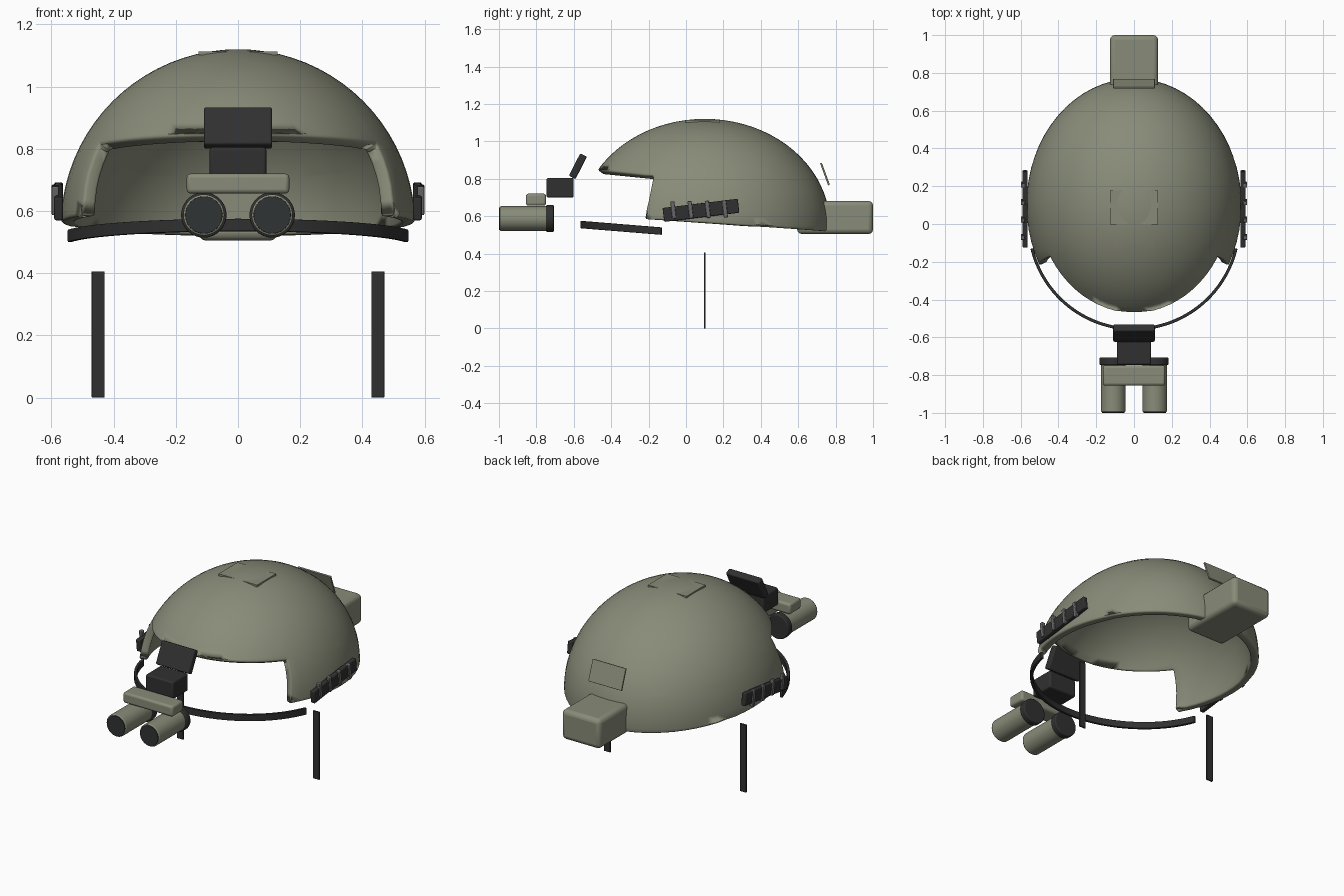
import bpy, bmesh, math
from mathutils import Vector, Matrix

cube = bpy.data.objects.get("Cube")
if cube:
    bpy.data.objects.remove(cube, do_unlink=True)


def material(name, rgb):
    m = bpy.data.materials.new(name)
    m.use_nodes = True
    m.diffuse_color = (*rgb, 1)
    bsdf = m.node_tree.nodes["Principled BSDF"]
    bsdf.inputs["Base Color"].default_value = (*rgb, 1)
    bsdf.inputs["Roughness"].default_value = 0.8
    return m


OLIVE = material("olive", (0.25, 0.26, 0.19))
BLACK = material("soft_black", (0.03, 0.03, 0.03))
LENS = material("lens_dark", (0.03, 0.033, 0.034))
GREY = material("stud_grey", (0.14, 0.14, 0.145))


def finish(name, bm, mat, bevel=0.0, solid=0.0, segments=3):
    """Turn a bmesh into a smooth shaded object with optional thickness and rounding."""
    bmesh.ops.recalc_face_normals(bm, faces=bm.faces)
    mesh = bpy.data.meshes.new(name)
    bm.to_mesh(mesh)
    bm.free()
    mesh.materials.append(mat)
    ob = bpy.data.objects.new(name, mesh)
    bpy.context.collection.objects.link(ob)
    if solid:
        mod = ob.modifiers.new("thickness", "SOLIDIFY")
        mod.thickness, mod.offset = solid, -1
    if bevel:
        mod = ob.modifiers.new("rounding", "BEVEL")
        mod.width, mod.segments = bevel, segments
        mod.limit_method, mod.angle_limit = "ANGLE", math.radians(40)
        mod.use_clamp_overlap = not solid
    bpy.ops.object.select_all(action="DESELECT")
    bpy.context.view_layer.objects.active = ob
    ob.select_set(True)
    bpy.ops.object.shade_smooth_by_angle(angle=math.radians(35))
    return ob


def box(name, centre, size, mat, bevel=0.0, tilt=0.0):
    """Box tilted about the x axis by a number of degrees."""
    bm = bmesh.new()
    bmesh.ops.create_cube(bm, size=1, matrix=Matrix.Diagonal((*size, 1)))
    ob = finish(name, bm, mat, bevel)
    ob.location = centre
    ob.rotation_euler.x = math.radians(tilt)
    return ob


def cylinder(name, x, z, radius, y0, y1, mat, bevel):
    """Cylinder lying along the y axis."""
    bm = bmesh.new()
    bmesh.ops.create_cone(bm, cap_ends=True, segments=40, radius1=radius, radius2=radius,
                          depth=abs(y1 - y0), matrix=Matrix.Rotation(math.pi / 2, 4, "X"))
    ob = finish(name, bm, mat, bevel)
    ob.location = (x, (y0 + y1) / 2, z)
    return ob


# Helmet shell: ellipsoid trimmed along the rim, with a face opening at the front
bm = bmesh.new()
bmesh.ops.create_uvsphere(bm, u_segments=64, v_segments=40, radius=1,
                          matrix=Matrix.Translation((0, 0.1, 0.55)) @ Matrix.Diagonal((0.57, 0.67, 0.57, 1)))
RIM = (Vector((0, -0.22, 0.585)), Vector((0, 0.067, 1)))
BROW = (Vector((0, -0.47, 0.845)), Vector((0, 0.1, 1)))
CHEEK = (Vector((0, -0.175, 0.815)), Vector((0, 1, -0.2)))
for point, normal in (RIM, BROW, CHEEK):
    bmesh.ops.bisect_plane(bm, geom=bm.verts[:] + bm.edges[:] + bm.faces[:], dist=0.003,
                           plane_co=point, plane_no=normal, clear_inner=normal is RIM[1])


def below(face, plane):
    return (face.calc_center_median() - plane[0]).dot(plane[1]) < 0


opening = [f for f in bm.faces if below(f, BROW) and below(f, CHEEK)]
bmesh.ops.delete(bm, geom=opening, context="FACES")
bmesh.ops.remove_doubles(bm, verts=bm.verts, dist=0.004)
finish("helmet_shell", bm, OLIVE, 0.01, 0.045)

# Patches and rear pouch
box("top_patch", (0, 0.088, 1.107), (0.255, 0.18, 0.012), OLIVE)
box("rear_patch", (0, 0.743, 0.825), (0.22, 0.01, 0.125), OLIVE, 0.002, 20)
box("rear_pouch", (0, 0.797, 0.593), (0.255, 0.406, 0.177), OLIVE, 0.025)

# Side rails with studs, and hanging chin straps
for side, s in (("left", 1), ("right", -1)):
    box(f"{side}_rail", (s * 0.577, 0.08, 0.631), (0.028, 0.405, 0.075), BLACK, 0.006, 7)
    for i in range(4):
        y = -0.068 + i * 0.092
        box(f"{side}_rail_stud_{i + 1}", (s * 0.588, y, 0.636 + 0.02 * (y - 0.08)),
            (0.022, 0.022, 0.092), GREY, 0.004, 7)
    box(f"{side}_chin_strap", (s * 0.45, 0.1, 0.203), (0.042, 0.01, 0.405), BLACK, 0.002)

# Brow band: rectangular section swept along a tilted arc
bm = bmesh.new()
rings = []
STEPS = 40
for i in range(STEPS + 1):
    a = math.radians(193.5 + 153 * i / STEPS)
    ring = []
    for r, dz in ((0.548, -0.02), (0.564, -0.02), (0.564, 0.02), (0.548, 0.02)):
        y = r * math.sin(a)
        ring.append(bm.verts.new((r * math.cos(a), y, 0.52 - 0.081 * (y + 0.13) + dz)))
    rings.append(ring)
for a, b in zip(rings, rings[1:]):
    for k in range(4):
        bm.faces.new((a[k], a[(k + 1) % 4], b[(k + 1) % 4], b[k]))
bm.faces.new(rings[0])
bm.faces.new(rings[-1])
finish("brow_band", bm, BLACK, 0.003)

# Goggle mount
box("mount_plate", (0, -0.578, 0.867), (0.22, 0.04, 0.135), BLACK, 0.008, -27)
box("mount_block", (0, -0.673, 0.752), (0.182, 0.145, 0.106), BLACK, 0.01)

# Binocular goggles
box("goggle_bridge", (0, -0.802, 0.688), (0.33, 0.107, 0.064), OLIVE, 0.013)
for side, s in (("left", 1), ("right", -1)):
    x = s * 0.11
    cylinder(f"{side}_goggle_tube", x, 0.587, 0.066, -0.995, -0.735, OLIVE, 0.006)
    cylinder(f"{side}_goggle_lens", x, 0.587, 0.06, -1.0, -0.99, LENS, 0.002)
    cylinder(f"{side}_goggle_eyecup", x, 0.587, 0.073, -0.747, -0.707, BLACK, 0.006)
